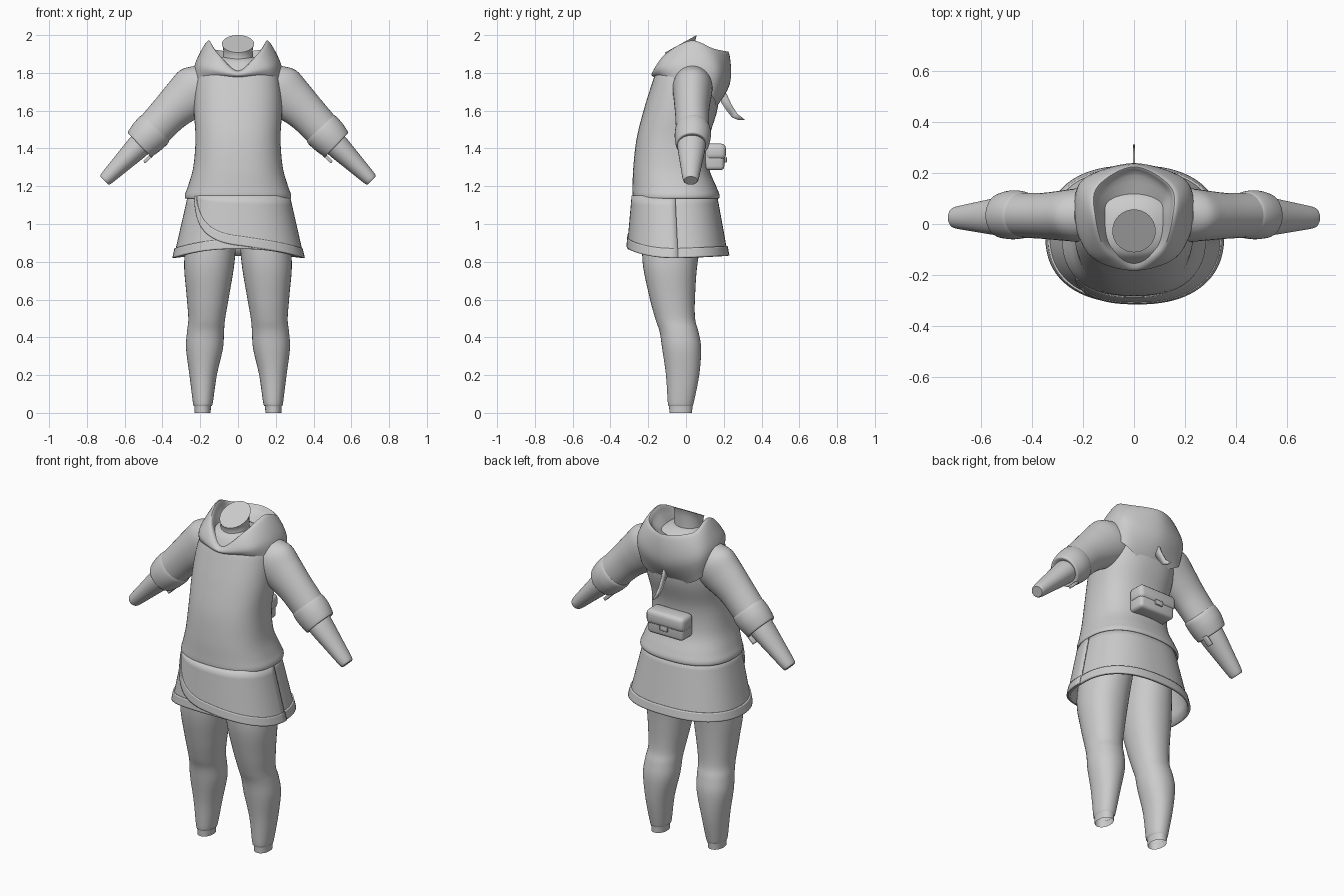
import bpy, bmesh
from math import sin, cos, pi, radians
from mathutils import Vector

if "Cube" in bpy.data.objects:
    bpy.data.objects.remove(bpy.data.objects["Cube"])


def spline(pts, n, closed=False):
    """Catmull-Rom interpolation through tuples of any length."""
    m, out = len(pts), []
    get = (lambda i: pts[i % m]) if closed else (lambda i: pts[min(max(i, 0), m - 1)])
    for i in range(m if closed else m - 1):
        a, b, c, d = (get(i + k) for k in (-1, 0, 1, 2))
        for s in range(n):
            t = s / n
            out.append(tuple(0.5 * (2 * q + (r - p) * t + (2 * p - 5 * q + 4 * r - w) * t * t
                                    + (3 * q - p - 3 * r + w) * t ** 3)
                             for p, q, r, w in zip(a, b, c, d)))
    if not closed:
        out.append(pts[-1])
    return out


def grid(name, rows, closed=True, caps=(False, False), mirror=False, thick=0):
    """Skin a list of equally long rows of points."""
    bm = bmesh.new()
    vs = [[bm.verts.new(p) for p in row] for row in rows]
    n = len(rows[0])
    for r, q in zip(vs, vs[1:]):
        for j in range(n if closed else n - 1):
            k = (j + 1) % n
            bm.faces.new((r[j], r[k], q[k], q[j]))
    if caps[0]:
        bm.faces.new(vs[0])
    if caps[1]:
        bm.faces.new(vs[-1])
    bmesh.ops.recalc_face_normals(bm, faces=bm.faces)
    return finish(name, bm, mirror, thick)


def finish(name, bm, mirror=False, thick=0):
    me = bpy.data.meshes.new(name)
    bm.to_mesh(me)
    bm.free()
    ob = bpy.data.objects.new(name, me)
    bpy.context.collection.objects.link(ob)
    if thick:
        mod = ob.modifiers.new("thickness", "SOLIDIFY")
        mod.thickness, mod.offset = thick, 0
    if mirror:
        ob.modifiers.new("mirror", "MIRROR")
    return ob


def sup(v, e):
    return (1 if v >= 0 else -1) * abs(v) ** (2 / e)


def loft(name, secs, e=2.0, n=40, steps=5, **kw):
    """Sections: centre x, y, z, radius across, radius in y, tilt in degrees, slope along y."""
    rows = []
    for cx, cy, cz, ra, rb, tilt, slope in spline(secs, steps):
        row = []
        for i in range(n):
            a = 2 * pi * i / n
            u, w = ra * sup(cos(a), e), rb * sup(sin(a), e)
            row.append((cx + u * cos(radians(tilt)), cy + w, cz + u * sin(radians(tilt)) + slope * w))
        rows.append(row)
    return grid(name, rows, **kw)


def body(z, x0, x1, yf, yb):
    """Level section from its x and y limits."""
    return ((x0 + x1) / 2, (yf + yb) / 2, z, (x1 - x0) / 2, (yb - yf) / 2, 0, 0)


def box(name, loc, size, bevel, rot=0, mirror=False):
    bm = bmesh.new()
    bmesh.ops.create_cube(bm, size=1)
    for v in bm.verts:
        p = Vector((v.co.x * size[0], v.co.y * size[1], v.co.z * size[2]))
        c, s = cos(rot), sin(rot)
        v.co = Vector((p.x * c - p.z * s, p.y, p.x * s + p.z * c)) + Vector(loc)
    bmesh.ops.bevel(bm, geom=bm.edges[:], offset=bevel, segments=3, profile=0.5, affect='EDGES')
    return finish(name, bm, mirror)


# Tunic body, with a rolled hem
loft("tunic", [body(z, -x, x, f, b) for z, x, f, b in (
    (1.155, .255, -.26, .15), (1.135, .277, -.279, .172), (1.155, .281, -.284, .177),
    (1.20, .265, -.283, .160), (1.30, .237, -.279, .122), (1.45, .225, -.262, .122),
    (1.60, .233, -.225, .165), (1.72, .228, -.188, .175), (1.80, .205, -.160, .150),
    (1.86, .140, -.125, .110), (1.885, .08, -.08, .06))], e=2.4, n=56, caps=(True, True))

# Sleeves with a turned cuff, then bare forearms
T = 46
loft("sleeve", [(.15, .035, 1.75, .12, .10, T, 0), (.21, .035, 1.715, .138, .105, T, 0),
                (.28, .033, 1.66, .123, .098, T, 0), (.36, .032, 1.59, .105, .09, T, 0),
                (.445, .035, 1.50, .098, .088, T, 0)], caps=(True, True), mirror=True)
loft("sleeve_cuff", [(.425, .035, 1.515, .088, .08, T, 0), (.44, .036, 1.502, .102, .092, T, 0),
                     (.475, .036, 1.468, .102, .096, T, 0), (.51, .034, 1.432, .094, .09, T, 0),
                     (.522, .033, 1.418, .085, .082, T, 0), (.515, .033, 1.425, .06, .06, T, 0)],
     caps=(True, True), mirror=True)
loft("forearm", [(.48, .030, 1.46, .066, .074, T, 0), (.53, .029, 1.408, .064, .074, T, 0),
                 (.62, .027, 1.318, .050, .058, T, 0), (.695, .025, 1.243, .038, .043, T, 0),
                 (.708, .025, 1.23, .030, .035, T, 0)], caps=(True, True), mirror=True)
box("cuff_tab", (.475, .055, 1.348), (.06, .03, .018), .004, radians(-44), True)

# Neck, cut off at a slant
loft("neck", [(0, -.03, 1.76, .10, .09, 0, 0), (0, -.03, 1.85, .083, .078, 0, .2),
              (0, -.028, 1.92, .078, .077, 0, .5), (0, -.027, 1.954, .085, .084, 0, .55)],
     caps=(True, True))

# Hood lying on the shoulders: profiles from the front round to the back
half = [
    [(0, -.13, 1.76), (0, -.18, 1.785), (0, -.172, 1.805), (0, -.13, 1.81), (0, -.09, 1.77)],
    [(.17, -.11, 1.77), (.165, -.13, 1.83), (.112, -.115, 1.895), (.095, -.09, 1.88), (.08, -.07, 1.79)],
    [(.24, .03, 1.77), (.222, .03, 1.86), (.158, .025, 1.97), (.135, .03, 1.92), (.09, .02, 1.82)],
    [(.185, .15, 1.66), (.20, .175, 1.80), (.15, .15, 1.925), (.125, .125, 1.89), (.08, .06, 1.83)],
    [(0, .14, 1.59), (0, .232, 1.74), (0, .228, 1.905), (0, .19, 1.88), (0, .06, 1.83)]]
full = half + [[(-x, y, z) for x, y, z in p] for p in half[3:0:-1]]
lines = [spline([p[k] for p in full], 8, True) for k in range(5)]
cols = [spline(list(c), 5) for c in zip(*lines)]
grid("hood", list(zip(*cols)))

# Flat curved point hanging from the hood
bm = bmesh.new()
tail = [(.18, 1.72), (.215, 1.69), (.24, 1.635), (.27, 1.585), (.312, 1.552),
        (.275, 1.551), (.245, 1.563), (.215, 1.60), (.185, 1.645)]
bm.faces.new([bm.verts.new((0, y, z)) for y, z in tail])
finish("hood_point", bm, thick=.008)


# Wrapped skirt
def skirt_point(a, z, off=0):
    t = (1.14 - z) / .32
    yf, yb = -.276 - .028 * t, .163 + .058 * t
    hx = .264 + .073 * t
    return ((hx + off) * sup(cos(a), 2.4), (yf + yb) / 2 + ((yb - yf) / 2 + off) * sup(sin(a), 2.4), z)


def hem(a):
    return .82 + .048 * max(0, -sin(a)) ** 2 + .012 * max(0, sin(a))


def panel(name, angles, low, high, off, closed=False, thick=.008):
    rows = [[skirt_point(a, low(a) + (high(a) - low(a)) * k / 6, off) for a in angles] for k in range(7)]
    grid(name, rows, closed=closed, thick=thick)


def wrap(a):
    return hem(a) + .29 * max(0, 1 - (a - A0) / -A0) ** 6


A0 = radians(-142)
ring = [2 * pi * i / 72 for i in range(72)]
front = [A0 * (1 - (i / 40) ** 1.5) for i in range(41)]
panel("skirt", ring, hem, lambda a: 1.16, 0, True)
panel("skirt_hem_band", ring, hem, lambda a: hem(a) + .05, .005, True, .012)
panel("skirt_wrap", front, lambda a: wrap(a) + .002, lambda a: 1.15, .009)
panel("skirt_wrap_band", front, wrap, lambda a: min(1.148, wrap(a) + .05), .013)

# Legs, open at the ankles
loft("leg", [body(*s) for s in (
    (0, .145, .23, -.088, .032), (.04, .142, .232, -.09, .035), (.05, .134, .238, -.096, .04),
    (.20, .112, .257, -.106, .07), (.34, .080, .275, -.126, .08), (.43, .074, .27, -.140, .066),
    (.50, .068, .263, -.163, .048), (.62, .047, .272, -.195, .048), (.80, .018, .285, -.230, .062),
    (1.0, .005, .26, -.23, .10))], e=2.15, caps=(False, True), mirror=True)

# Pouch on the back
box("pouch", (0, .150, 1.350), (.235, .105, .13), .02)
box("pouch_flap", (0, .157, 1.383), (.25, .108, .085), .025)
box("pouch_clasp", (0, .210, 1.340), (.05, .012, .03), .004)

for ob in bpy.context.collection.objects:
    ob.select_set(True)
    bpy.context.view_layer.objects.active = ob
bpy.ops.object.shade_smooth_by_angle(angle=radians(40))
